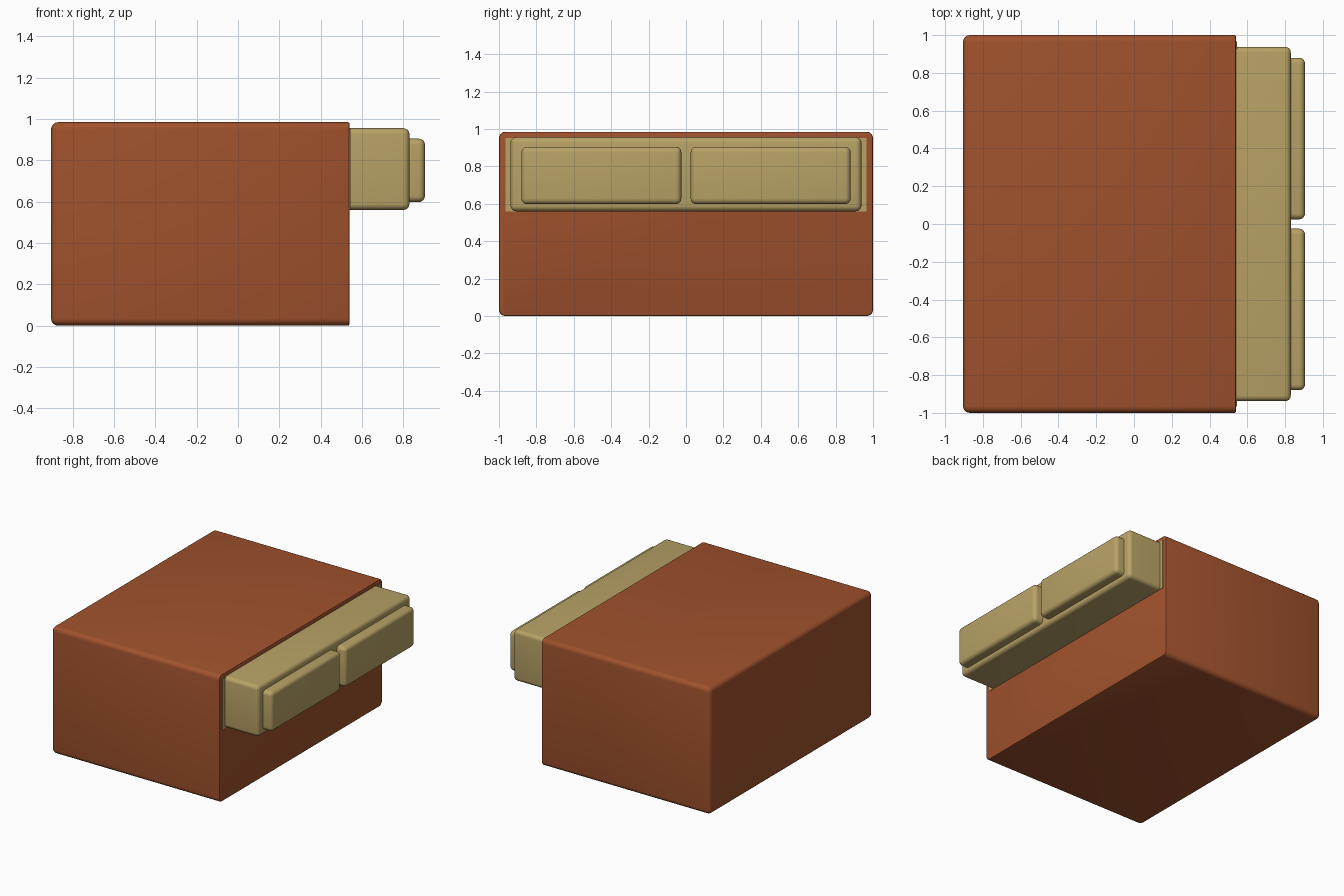
import bpy, bmesh

if "Cube" in bpy.data.objects:
    bpy.data.objects.remove(bpy.data.objects["Cube"])


def material(name, color):
    m = bpy.data.materials.new(name)
    m.diffuse_color = (*color, 1)
    m.use_nodes = True
    m.node_tree.nodes["Principled BSDF"].inputs["Base Color"].default_value = m.diffuse_color
    return m


brown = material("sienna_brown", (0.352, 0.084, 0.026))
tan = material("tan", (0.479, 0.361, 0.133))


def box(name, lo, hi, mat, radius=0, flat_side=None, flat_radius=0):
    """Rounded box; the rim of flat_side (+1 or -1 on x) stays sharp or gets flat_radius."""
    bm = bmesh.new()
    bmesh.ops.create_cube(bm, size=1)
    for v in bm.verts:
        for i in range(3):
            v.co[i] = hi[i] if v.co[i] > 0 else lo[i]

    def rim(e):
        if flat_side is None:
            return False
        x = hi[0] if flat_side > 0 else lo[0]
        return all(abs(v.co.x - x) < 1e-5 for v in e.verts)

    if radius:
        edges = [e for e in bm.edges if not rim(e)]
        bmesh.ops.bevel(bm, geom=edges, offset=radius, segments=5,
                        profile=0.5, affect='EDGES')
    if flat_radius:
        bmesh.ops.bevel(bm, geom=[e for e in bm.edges if rim(e)],
                        offset=flat_radius, segments=2, profile=0.5, affect='EDGES')
    bmesh.ops.recalc_face_normals(bm, faces=bm.faces)
    me = bpy.data.meshes.new(name)
    bm.to_mesh(me)
    bm.free()
    me.materials.append(mat)
    ob = bpy.data.objects.new(name, me)
    bpy.context.collection.objects.link(ob)
    bpy.ops.object.select_all(action='DESELECT')
    ob.select_set(True)
    bpy.context.view_layer.objects.active = ob
    bpy.ops.object.shade_smooth_by_angle(angle=0.6)
    return ob


# Main block, rounded except for its crisp front rim
box("main_block", (-0.905, -1, 0), (0.54, 1, 0.985), brown, 0.035, 1, 0.008)

# Thin tan plate framing the projecting ledge
box("ledge_back_plate", (0.535, -0.965, 0.56), (0.544, 0.965, 0.952), tan)

# Projecting ledge, rounded on its outer end
box("ledge", (0.50, -0.938, 0.56), (0.83, 0.938, 0.956), tan, 0.03, -1)

# Two raised pads on the ledge
for name, y0, y1 in (("left_pad", -0.88, -0.025), ("right_pad", 0.025, 0.88)):
    box(name, (0.80, y0, 0.598), (0.905, y1, 0.905), tan, 0.03, -1)
